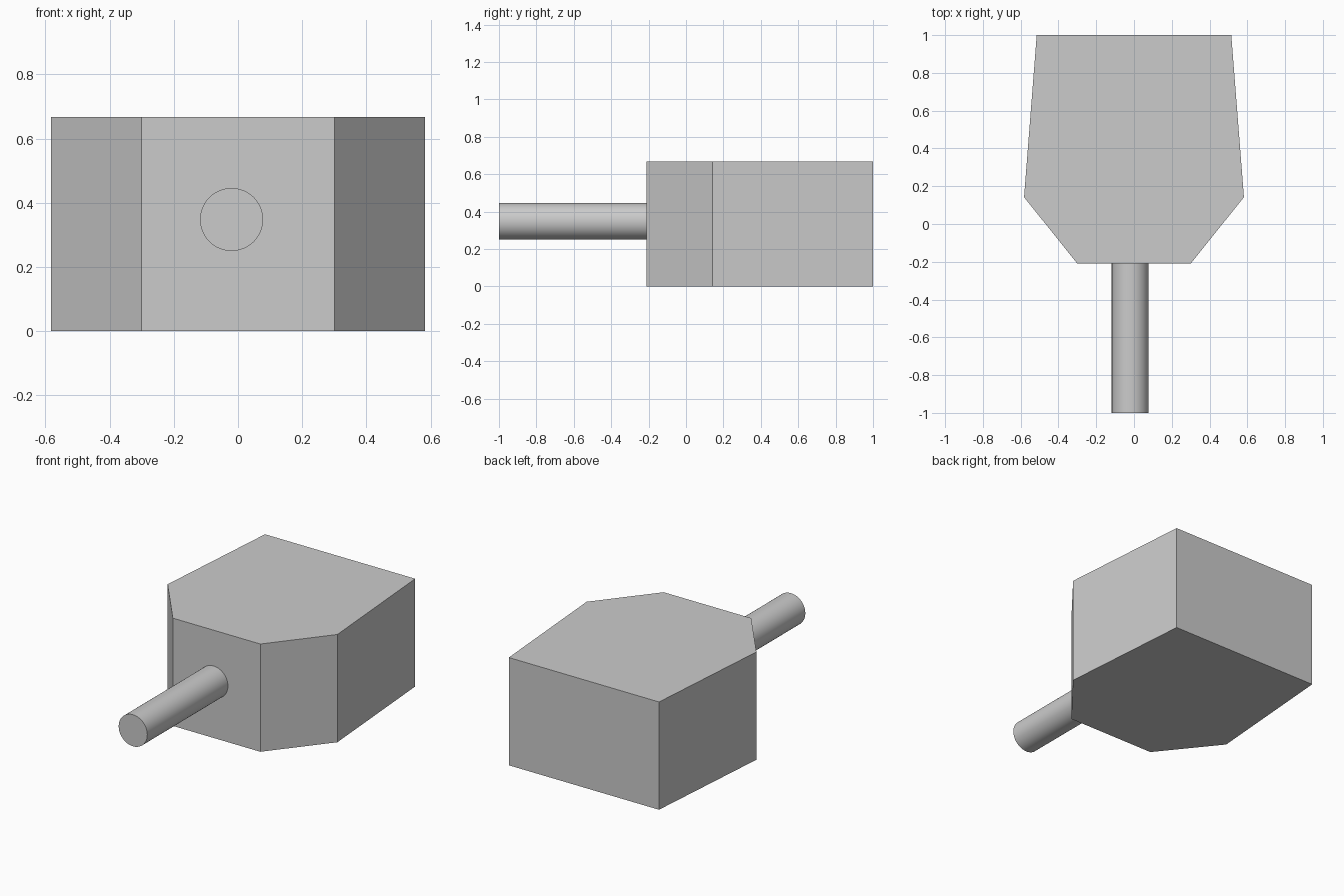
import bpy
import bmesh
import math

default = bpy.data.objects.get("Cube")
if default:
    bpy.data.objects.remove(default, do_unlink=True)

# Single plain grey
GREY = (0.6, 0.6, 0.6, 1.0)
grey = bpy.data.materials.new("plain_grey")
grey.use_nodes = True
grey.diffuse_color = GREY
grey.node_tree.nodes["Principled BSDF"].inputs["Base Color"].default_value = GREY


def extruded_block(name, half_outline, height):
    """Mirror a right-hand outline across x and extrude it upwards."""
    outline = half_outline + [(-x, y) for x, y in reversed(half_outline)]
    bm = bmesh.new()
    base = bm.faces.new([bm.verts.new((x, y, 0)) for x, y in outline])
    top = bmesh.ops.extrude_face_region(bm, geom=[base], use_keep_orig=True)
    verts = [v for v in top["geom"] if isinstance(v, bmesh.types.BMVert)]
    bmesh.ops.translate(bm, verts=verts, vec=(0, 0, height))
    bmesh.ops.recalc_face_normals(bm, faces=bm.faces)
    mesh = bpy.data.meshes.new(name)
    bm.to_mesh(mesh)
    bm.free()
    obj = bpy.data.objects.new(name, mesh)
    bpy.context.collection.objects.link(obj)
    mesh.materials.append(grey)
    return obj


# Tapered body with chamfered front corners
extruded_block("body", [(0.30, -0.21), (0.582, 0.142), (0.515, 1.0)], 0.668)

# Round rod reaching forward, slightly off centre
front, back = -1.0, -0.20
bpy.ops.mesh.primitive_cylinder_add(
    vertices=64, radius=0.098, depth=back - front,
    location=(-0.02, (front + back) / 2, 0.348),
    rotation=(math.pi / 2, 0, 0))
rod = bpy.context.object
rod.name = "rod"
rod.data.materials.append(grey)
bpy.ops.object.shade_smooth_by_angle(angle=math.radians(30))
